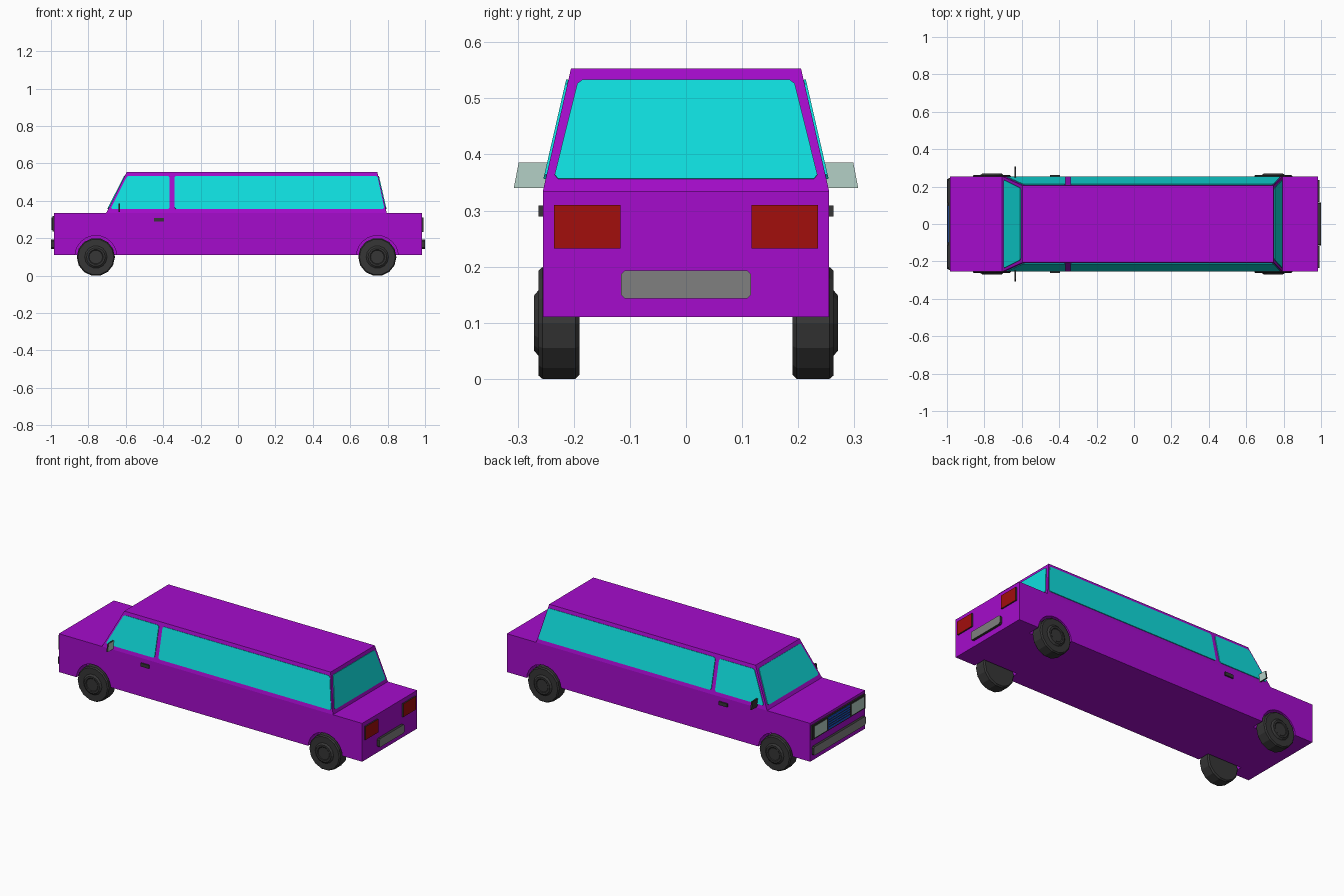
import bpy, bmesh, math
from mathutils import Vector

if "Cube" in bpy.data.objects:
    bpy.data.objects.remove(bpy.data.objects["Cube"])


def mat(name, r, g, b):
    lin = [(c / 255 / 12.92) if c < 11 else ((c / 255 + 0.055) / 1.055) ** 2.4 for c in (r, g, b)]
    m = bpy.data.materials.new(name)
    m.diffuse_color = (*lin, 1)
    m.use_nodes = True
    m.node_tree.nodes["Principled BSDF"].inputs["Base Color"].default_value = m.diffuse_color
    return m


PURPLE = mat("purple paint", 165, 12, 204)
GLASS = mat("cyan glass", 15, 222, 222)
DARK = mat("dark rubber", 54, 54, 54)
RED = mat("red lamp", 162, 14, 12)
GREY = mat("grey metal", 128, 128, 128)
PALE = mat("pale mirror", 180, 208, 198)
BLUE = mat("blue grille", 20, 85, 215)


def make(name, bm, *mats):
    bmesh.ops.recalc_face_normals(bm, faces=bm.faces)
    me = bpy.data.meshes.new(name)
    bm.to_mesh(me)
    bm.free()
    for m in mats:
        me.materials.append(m)
    ob = bpy.data.objects.new(name, me)
    bpy.context.collection.objects.link(ob)
    return ob


def chamfer(pts, c):
    """Cut every corner of a polygon by length c."""
    out = []
    for i, p in enumerate(pts):
        for q in (pts[i - 1], pts[(i + 1) % len(pts)]):
            out.append(p + (q - p).normalized() * c)
    return out


def slab(name, pts, off, *mats, cut=0.0):
    """Polygon thickened along off; the outer face gets slot 0, the rest the last slot."""
    pts = [Vector(p) for p in pts]
    if cut:
        pts = chamfer(pts, cut)
    off = Vector(off)
    bm = bmesh.new()
    a = [bm.verts.new(p) for p in pts]
    b = [bm.verts.new(p + off) for p in pts]
    n = len(pts)
    bm.faces.new(b)
    rest = [bm.faces.new(a[::-1])]
    rest += [bm.faces.new((a[i], a[(i + 1) % n], b[(i + 1) % n], b[i])) for i in range(n)]
    for f in rest:
        f.material_index = len(mats) - 1
    return make(name, bm, *mats)


def end_plate(name, x, dx, y0, y1, z0, z1, *mats, cut=0.0):
    return slab(name, [(x, y0, z0), (x, y1, z0), (x, y1, z1), (x, y0, z1)], (dx, 0, 0), *mats, cut=cut)


# lower body, with wheel arches cut out
W, ZB, ZM, ZT = 0.255, 0.11, 0.335, 0.553
body = slab("lower_body", [(-0.985, -W, ZB), (0.985, -W, ZB), (0.985, W, ZB), (-0.985, W, ZB)],
            (0, 0, ZM - ZB), PURPLE)
WHEELS = [(x, s) for x in (-0.76, 0.745) for s in (-1, 1)]
for x, s in WHEELS:
    ring = [(x + 0.112 * math.cos(t * math.pi / 12), s * 0.18, 0.102 + 0.112 * math.sin(t * math.pi / 12))
            for t in range(24)]
    cutter = slab("arch_cutter", ring, (0, s * 0.12, 0), PURPLE)
    cutter.hide_render = True
    cutter.hide_set(True)
    mod = body.modifiers.new("arch", 'BOOLEAN')
    mod.operation, mod.solver, mod.object = 'DIFFERENCE', 'EXACT', cutter

# tapered cabin
XB, XT, WT = (-0.705, 0.795), (-0.595, 0.745), 0.205
bm = bmesh.new()
lo = [bm.verts.new((x, y, ZM)) for x, y in ((XB[0], -W), (XB[1], -W), (XB[1], W), (XB[0], W))]
hi = [bm.verts.new((x, y, ZT)) for x, y in ((XT[0], -WT), (XT[1], -WT), (XT[1], WT), (XT[0], WT))]
bm.faces.new(lo)
bm.faces.new(hi)
for i in range(4):
    j = (i + 1) % 4
    bm.faces.new((lo[i], lo[j], hi[j], hi[i]))
make("cabin", bm, PURPLE)


def mix(a, b, z):
    return a + (b - a) * (z - ZM) / (ZT - ZM)


# side windows
Z0, Z1 = 0.356, 0.533
for s, side in ((-1, "right"), (1, "left")):
    n = Vector((0, s * (ZT - ZM), W - WT)).normalized() * 0.004
    for name, (b0, b1, t1, t0) in (("front", (-0.682, -0.365, -0.365, -0.592)),
                                   ("rear", (-0.34, 0.783, 0.745, -0.34))):
        slab(f"{name}_{side}_window",
             [(b0, s * mix(W, WT, Z0), Z0), (b1, s * mix(W, WT, Z0), Z0),
              (t1, s * mix(W, WT, Z1), Z1), (t0, s * mix(W, WT, Z1), Z1)], n, GLASS, cut=0.008)

# windscreen and back window
for k, name, d in ((0, "windscreen", -1), (1, "back_window", 1)):
    n = Vector((d * (ZT - ZM), 0, abs(XB[k] - XT[k]))).normalized() * 0.004
    xa, xb = mix(XB[k], XT[k], Z0), mix(XB[k], XT[k], Z1)
    slab(name, [(xa, -0.236, Z0), (xa, 0.236, Z0), (xb, 0.192, Z1), (xb, -0.192, Z1)], n, GLASS, cut=0.008)

# wheels: one lathed profile of (radius, y), 14 sides
PROFILE = [(0.095, 0.19), (0.102, 0.197), (0.102, 0.256), (0.096, 0.263), (0.06, 0.263),
           (0.05, 0.271), (0.04, 0.271), (0.036, 0.268)]
N = 14
for x, s in WHEELS:
    bm = bmesh.new()
    rings = [[bm.verts.new((x + r * math.cos(2 * math.pi * i / N), s * y,
                            0.0995 + r * math.sin(2 * math.pi * i / N))) for i in range(N)]
             for r, y in PROFILE]
    for a, b in zip(rings, rings[1:]):
        for i in range(N):
            j = (i + 1) % N
            bm.faces.new((a[i], a[j], b[j], b[i]))
    bm.faces.new(rings[0])
    bm.faces.new(rings[-1])
    make(("front" if x < 0 else "rear") + ("_left" if s > 0 else "_right") + "_wheel", bm, DARK)

for s, side in ((-1, "right"), (1, "left")):
    # door handles
    y = s * 0.25
    slab(f"{side}_door_handle", [(-0.45, y, 0.289), (-0.395, y, 0.289), (-0.395, y, 0.309), (-0.45, y, 0.309)],
         (0, s * 0.013, 0), DARK)
    # mirrors, reflecting to the rear
    slab(f"{side}_mirror", [(-0.64, s * 0.245, 0.34), (-0.64, s * 0.307, 0.34),
                            (-0.64, s * 0.298, 0.386), (-0.64, s * 0.235, 0.386)],
         (0.008, 0, 0), PALE, DARK)
    # lamps
    end_plate(f"{side}_tail_lamp", 0.983, 0.01, s * 0.117, s * 0.235, 0.232, 0.31, RED, DARK)
    end_plate(f"{side}_headlamp", -0.99, -0.008, s * 0.112, s * 0.232, 0.243, 0.312, PALE, DARK)

# front panel, grille with slats, bumper and rear plate
end_plate("front_panel", -0.98, -0.013, -0.245, 0.245, 0.235, 0.32, DARK)
end_plate("grille", -0.99, -0.006, -0.1, 0.1, 0.243, 0.312, BLUE)
for i in range(4):
    z = 0.2555 + i * 0.0138
    end_plate(f"grille_slat_{i + 1}", -0.994, -0.004, -0.1, 0.1, z, z + 0.003, DARK)
end_plate("front_bumper", -0.983, -0.017, -0.24, 0.24, 0.143, 0.193, GREY, DARK, cut=0.007)
end_plate("rear_plate", 0.983, 0.017, -0.116, 0.116, 0.143, 0.193, GREY, DARK, cut=0.007)
